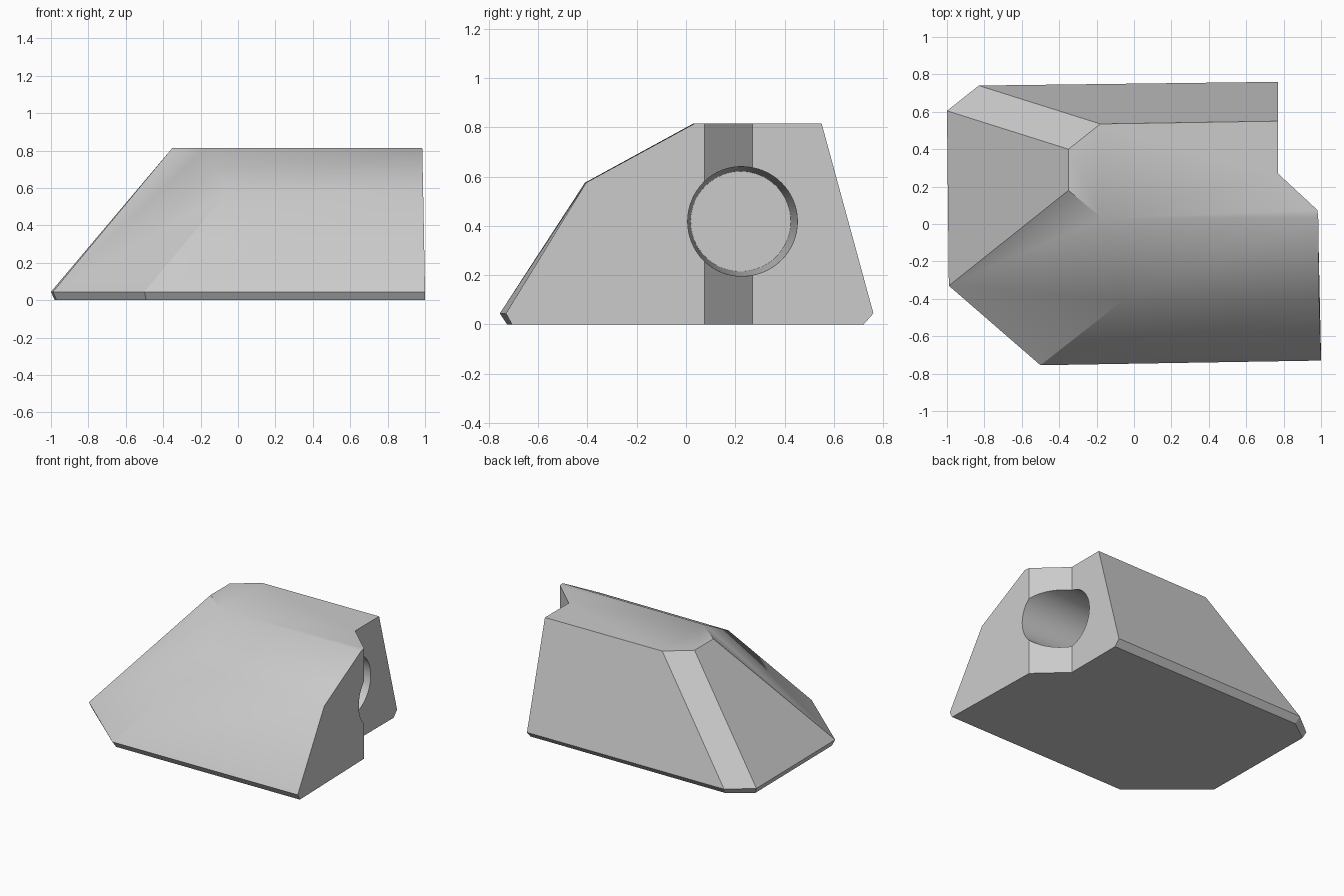
import bpy
import bmesh
import math
from mathutils import Vector

default = bpy.data.objects.get("Cube")
if default:
    bpy.data.objects.remove(default)

grey = bpy.data.materials.new("plain grey")
grey.use_nodes = True
colour = (0.6, 0.6, 0.6, 1)
grey.diffuse_color = colour
grey.node_tree.nodes["Principled BSDF"].inputs["Base Color"].default_value = colour


def make_object(name, bm):
    bmesh.ops.recalc_face_normals(bm, faces=bm.faces[:])
    mesh = bpy.data.meshes.new(name)
    bm.to_mesh(mesh)
    bm.free()
    obj = bpy.data.objects.new(name, mesh)
    bpy.context.collection.objects.link(obj)
    mesh.materials.append(grey)
    return obj


# Outlines of the block, running round from the front left corner
RIM, TOP = 0.045, 0.815
notch = [(0.98, 0.075), (0.77, 0.27)]
base_plan = [(-0.49, -0.725), (1, -0.705), *notch, (0.77, 0.72),
             (-0.82, 0.705), (-0.98, 0.59), (-0.97, -0.32)]
rim_plan = [(-0.5, -0.755), (1, -0.73), (0.77, 0.76),
            (-0.83, 0.74), (-1, 0.605), (-0.99, -0.33)]
top_plan = [(-0.17, 0.03), (0.985, 0.035), *notch, (0.77, 0.55),
            (-0.18, 0.535), (-0.35, 0.4), (-0.35, 0.18)]
bend_plan = [(-0.06, -0.41), (0.99, -0.405)]

bm = bmesh.new()


def ring(plan, z):
    return [bm.verts.new((x, y, z)) for x, y in plan]


base, rim = ring(base_plan, 0), ring(rim_plan, RIM)
top, bend = ring(top_plan, TOP), ring(bend_plan, 0.575)
base_outer, top_outer = base[:2] + base[4:], top[:2] + top[4:]

# Floor, roof and the two-pitch front
bm.faces.new(base[::-1])
bm.faces.new(top)
bm.faces.new((rim[0], rim[1], bend[1], bend[0]))
bm.faces.new((bend[0], bend[1], top[1], top[0]))

# Undercut edge and sloping sides; the stepped end is filled separately
for i in (0, 2, 3, 4, 5):
    j = (i + 1) % 6
    bm.faces.new((base_outer[i], base_outer[j], rim[j], rim[i]))
    if 2 <= i <= 4:
        bm.faces.new((rim[i], rim[j], top_outer[j], top_outer[i]))
bm.faces.new((rim[5], rim[0], bend[0], top[0], top[7]))

# Stepped end
bm.faces.new((base[1], base[2], top[2], top[1], bend[1], rim[1]))
bm.faces.new((base[2], base[3], top[3], top[2]))
bm.faces.new((base[3], base[4], rim[2], top[4], top[3]))
block = make_object("wedge_block", bm)

# Tapered blind socket bored into the stepped end
start, end = Vector((1.1, 0.235, 0.418)), Vector((0.1, 0.222, 0.418))
axis = end - start
bm = bmesh.new()
bmesh.ops.create_cone(bm, cap_ends=True, segments=64, radius1=0.23,
                      radius2=0.203, depth=axis.length)
bm.transform(axis.to_track_quat("Z", "Y").to_matrix().to_4x4())
bmesh.ops.translate(bm, verts=bm.verts[:], vec=(start + end) / 2)
cutter = make_object("socket_cutter", bm)
cutter.hide_render = True

bore = block.modifiers.new("Socket", "BOOLEAN")
bore.operation = "DIFFERENCE"
bore.solver = "EXACT"
bore.object = cutter
bpy.ops.object.select_all(action="DESELECT")
block.select_set(True)
bpy.context.view_layer.objects.active = block
bpy.ops.object.modifier_apply(modifier=bore.name)
bpy.data.objects.remove(cutter)

bpy.ops.object.shade_smooth_by_angle(angle=math.radians(30))
